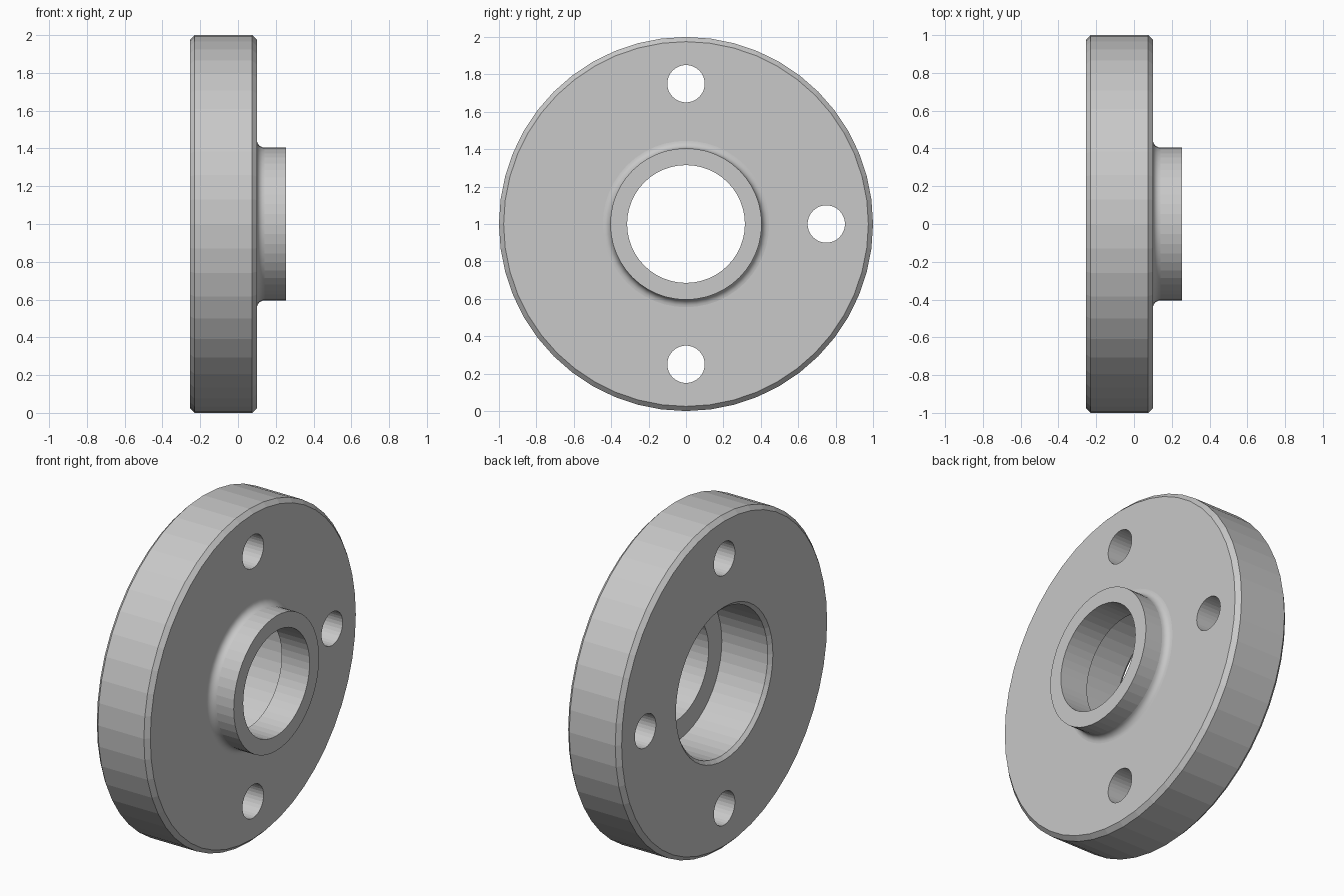
import bpy, bmesh
from math import pi, sin, cos

cube = bpy.data.objects.get("Cube")
if cube:
    bpy.data.objects.remove(cube)

# Material
steel = bpy.data.materials.new("plain_grey")
steel.use_nodes = True
GREY = (0.58, 0.58, 0.58, 1)
steel.diffuse_color = GREY
steel.node_tree.nodes["Principled BSDF"].inputs["Base Color"].default_value = GREY

SEGMENTS = 48
BACK, FACE, TIP = -0.255, 0.1, 0.255    # stations along the axis
RIM, HUB, BORE, COUNTERBORE = 1.0, 0.405, 0.315, 0.44
CHAMFER, FILLET, SHOULDER = 0.025, 0.04, 0.07
FILLET_STEPS = 6


def add_object(name, bm):
    bmesh.ops.recalc_face_normals(bm, faces=bm.faces[:])
    mesh = bpy.data.meshes.new(name)
    bm.to_mesh(mesh)
    bm.free()
    mesh.materials.append(steel)
    obj = bpy.data.objects.new(name, mesh)
    bpy.context.collection.objects.link(obj)
    return obj


def lathe(name, profile, smooth_spans):
    """Turn a closed (x, radius) profile around the x axis at z = 1."""
    bm = bmesh.new()
    rings = []
    for i in range(SEGMENTS):
        a = 2 * pi * i / SEGMENTS
        rings.append([bm.verts.new((x, r * sin(a), 1 + r * cos(a))) for x, r in profile])
    count = len(profile)
    for i, ring in enumerate(rings):
        following = rings[(i + 1) % SEGMENTS]
        for j in range(count):
            k = (j + 1) % count
            face = bm.faces.new((ring[j], ring[k], following[k], following[j]))
            face.smooth = j in smooth_spans
    return add_object(name, bm)


# Flange cross-section: chamfered rim, filleted hub, stepped bore
profile = [(BACK, COUNTERBORE + 0.02), (BACK, RIM - CHAMFER),
           (BACK + CHAMFER, RIM), (FACE - CHAMFER, RIM), (FACE, RIM - CHAMFER)]
fillet_start = len(profile)
for i in range(FILLET_STEPS + 1):
    a = pi / 2 * i / FILLET_STEPS
    profile.append((FACE + FILLET * (1 - cos(a)), HUB + FILLET * (1 - sin(a))))
profile += [(TIP, HUB), (TIP, BORE), (SHOULDER, BORE),
            (SHOULDER, COUNTERBORE), (BACK + 0.02, COUNTERBORE)]
flange = lathe("flange", profile, range(fillet_start, fillet_start + FILLET_STEPS))

# Four bolt holes drilled through the disc
drill = bmesh.new()
for i in range(4):
    a = pi / 2 * i
    made = bmesh.ops.create_cone(drill, cap_ends=True, segments=32,
                                 radius1=0.1, radius2=0.1, depth=1)
    for v in made["verts"]:
        x, y, z = v.co
        v.co = (z, y + 0.75 * sin(a), 1 + x + 0.75 * cos(a))
cutter = add_object("bolt_hole_cutter", drill)
cutter.hide_render = True

cut = flange.modifiers.new("bolt_holes", 'BOOLEAN')
cut.operation = 'DIFFERENCE'
cut.solver = 'EXACT'
cut.object = cutter
bpy.context.view_layer.objects.active = flange
bpy.ops.object.modifier_apply(modifier=cut.name)
bpy.data.objects.remove(cutter)
